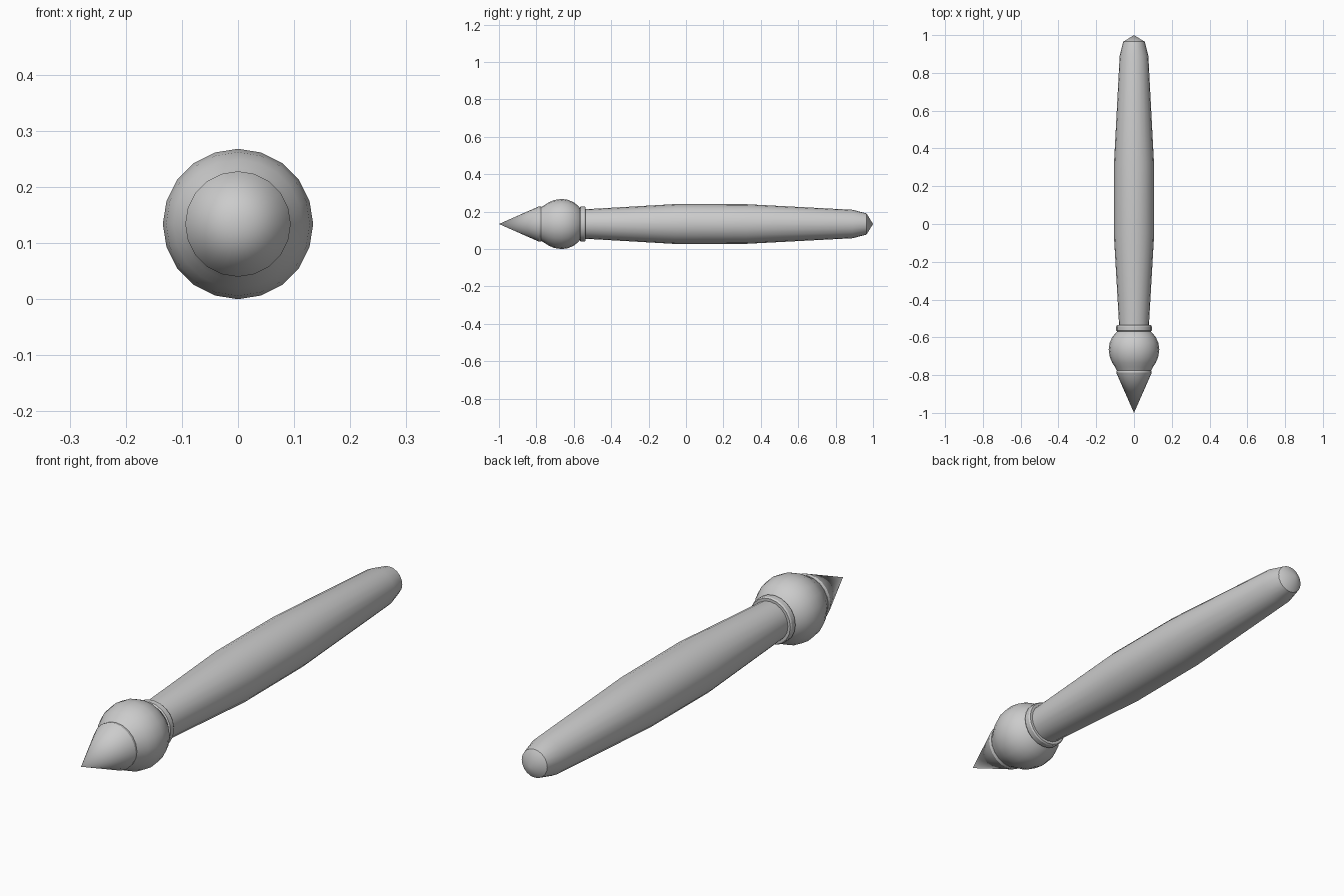
import bpy, bmesh, math

if "Cube" in bpy.data.objects:
    bpy.data.objects.remove(bpy.data.objects["Cube"])

SIDES = 20
AXIS_Z = 0.134


def lathe(name, profile):
    """Revolve (y, radius) points around the long axis; zero radius makes a tip."""
    bm = bmesh.new()
    rings = []
    for y, r in profile:
        if r == 0:
            rings.append([bm.verts.new((0, y, AXIS_Z))])
            continue
        rings.append([bm.verts.new((r * math.sin(2 * math.pi * i / SIDES), y,
                                    AXIS_Z + r * math.cos(2 * math.pi * i / SIDES)))
                      for i in range(SIDES)])
    for a, b in zip(rings, rings[1:]):
        for i in range(SIDES):
            j = (i + 1) % SIDES
            quad = [a[i % len(a)], a[j % len(a)], b[j % len(b)], b[i % len(b)]]
            bm.faces.new(list(dict.fromkeys(quad)))
    bmesh.ops.recalc_face_normals(bm, faces=bm.faces)
    mesh = bpy.data.meshes.new(name)
    bm.to_mesh(mesh)
    bm.free()
    obj = bpy.data.objects.new(name, mesh)
    bpy.context.collection.objects.link(obj)
    bpy.ops.object.select_all(action='DESELECT')
    obj.select_set(True)
    bpy.context.view_layer.objects.active = obj
    bpy.ops.object.shade_smooth_by_angle(angle=math.radians(32))
    return obj


# pointed tip with its thin base rim
lathe("pointed_tip", [(-1, 0), (-0.787, 0.094), (-0.775, 0.092), (-0.775, 0)])

# round bulb, flared slightly toward the tip
lathe("bulb", [(-0.78, 0), (-0.78, 0.088), (-0.757, 0.101), (-0.735, 0.115), (-0.705, 0.128),
               (-0.665, 0.134), (-0.63, 0.129), (-0.60, 0.116),
               (-0.578, 0.098), (-0.565, 0.083), (-0.565, 0)])

# collar between bulb and handle
lathe("collar", [(-0.568, 0), (-0.568, 0.09), (-0.563, 0.094), (-0.542, 0.094),
                 (-0.536, 0.09), (-0.536, 0)])

# swelling handle with a blunt conical end
lathe("handle", [(-0.56, 0), (-0.56, 0.078), (-0.50, 0.081), (-0.05, 0.107),
                 (0.32, 0.106), (0.89, 0.076), (0.965, 0.057), (1, 0)])
